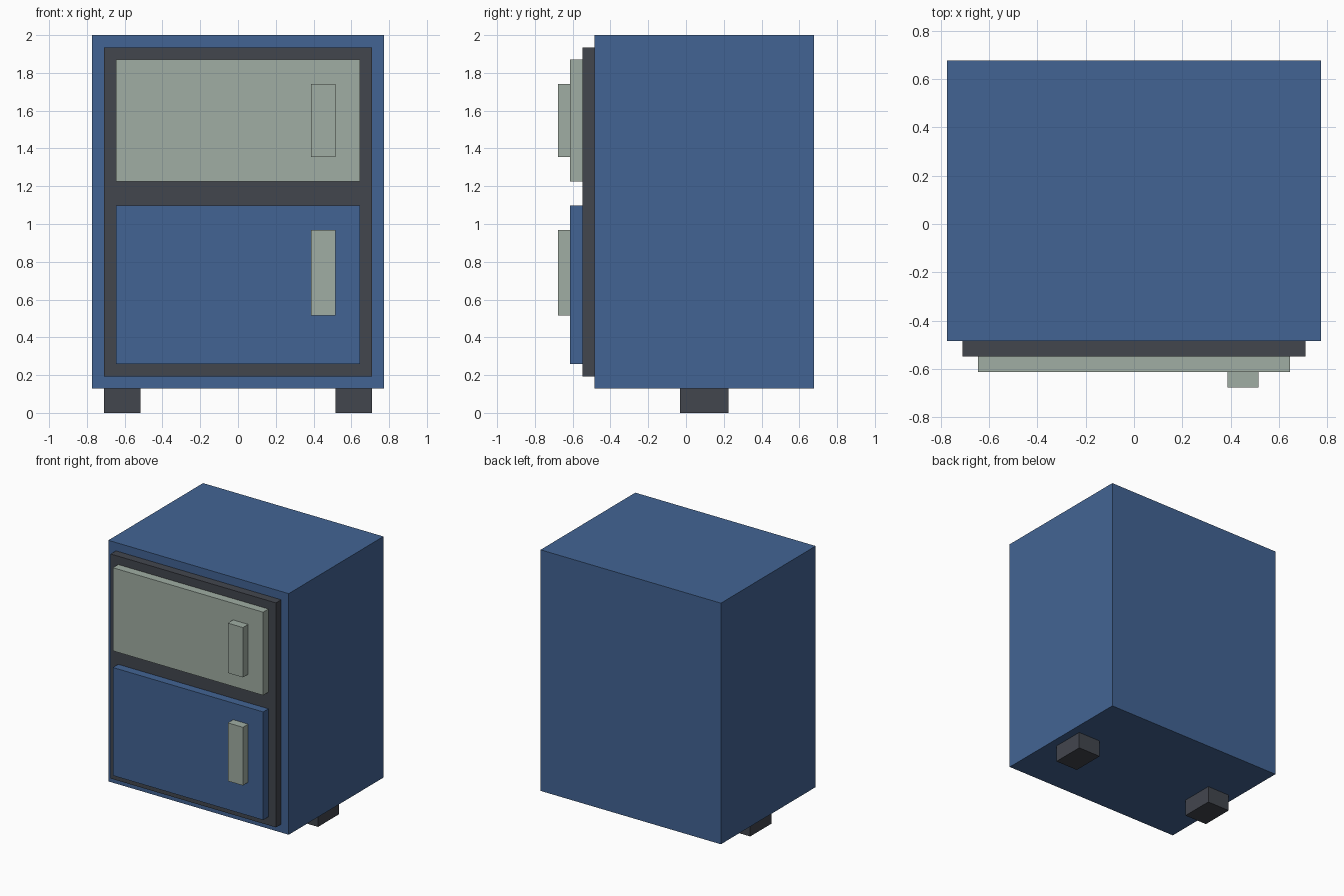
import bpy
from mathutils import Matrix, Vector
import bmesh

if "Cube" in bpy.data.objects:
    bpy.data.objects.remove(bpy.data.objects["Cube"])

U = 2 / 31  # the design sits on a grid, 31 units tall


def material(name, rgb):
    mat = bpy.data.materials.new(name)
    mat.diffuse_color = (*rgb, 1)
    mat.use_nodes = True
    mat.node_tree.nodes["Principled BSDF"].inputs["Base Color"].default_value = mat.diffuse_color
    return mat


blue = material("blue_paint", (0.055, 0.127, 0.296))
dark = material("dark_trim", (0.055, 0.061, 0.076))
sage = material("sage_panel", (0.352, 0.423, 0.366))


def box(name, x, y, z, mat):
    """Box from (min, max) ranges given in grid units."""
    lo, hi = (Vector(c) * U for c in zip(x, y, z))
    mesh = bpy.data.meshes.new(name)
    bm = bmesh.new()
    bmesh.ops.create_cube(bm, size=1, matrix=Matrix.Diagonal((*(hi - lo), 1)))
    bm.to_mesh(mesh)
    bm.free()
    mesh.materials.append(mat)
    obj = bpy.data.objects.new(name, mesh)
    obj.location = (lo + hi) / 2
    bpy.context.collection.objects.link(obj)
    return obj


# Cabinet body and front frame
box("body", (-12, 12), (-7.5, 10.5), (2, 31), blue)
box("front_frame", (-11, 11), (-8.5, -7.5), (3, 30), dark)

# Doors, each with an upright handle on the right
for level, door_z, handle_z, mat in (
    ("upper", (19, 29), (21, 27), sage),
    ("lower", (4, 17), (8, 15), blue),
):
    box(f"{level}_door", (-10, 10), (-9.5, -8.5), door_z, mat)
    box(f"{level}_handle", (6, 8), (-10.5, -9.5), handle_z, sage)

# Feet
for side, x in (("left", (-11, -8)), ("right", (8, 11))):
    box(f"{side}_foot", x, (-0.5, 3.5), (0, 2), dark)
